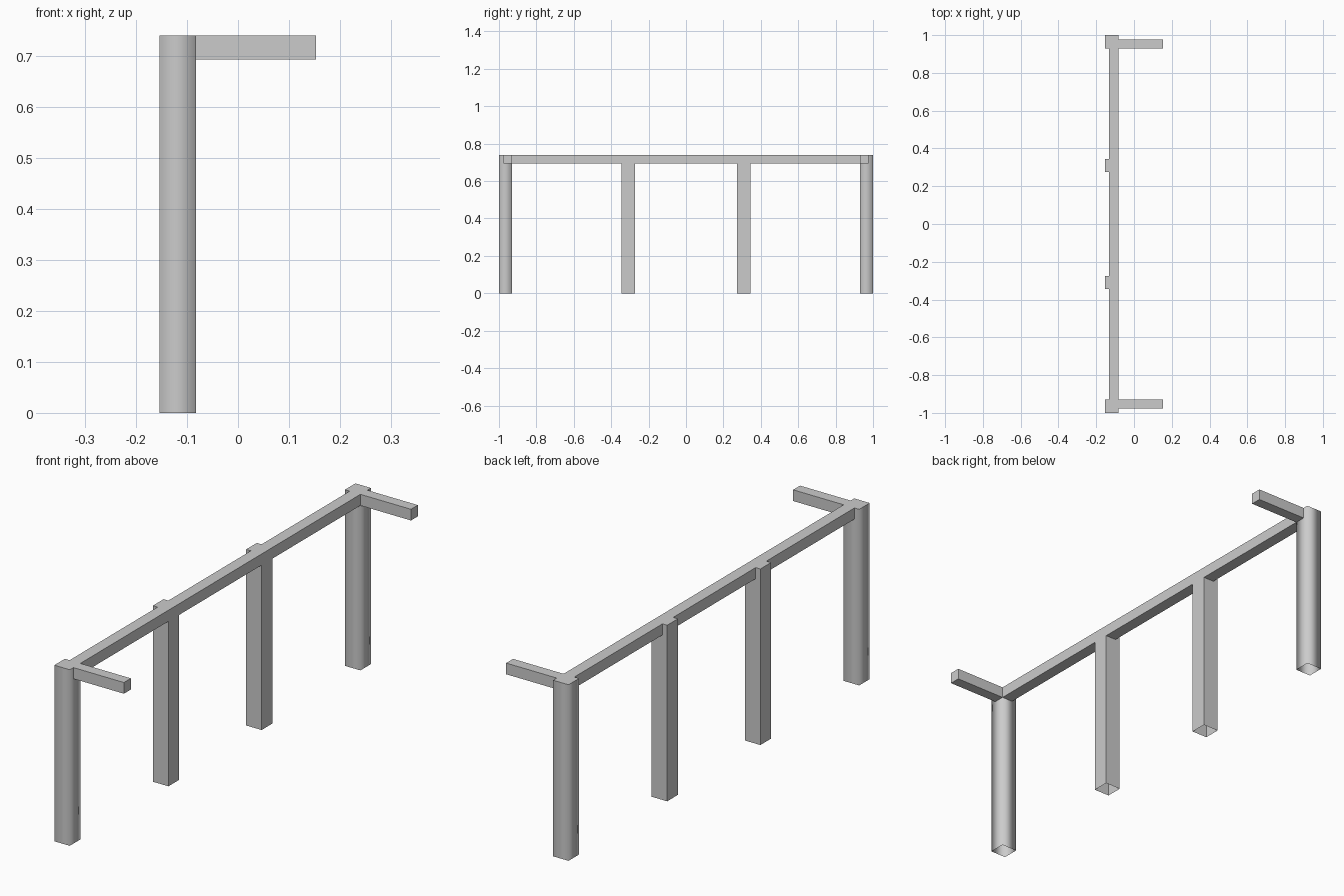
import bpy
import bmesh
from mathutils import Matrix, Vector

cube = bpy.data.objects.get("Cube")
if cube:
    bpy.data.objects.remove(cube, do_unlink=True)

GREY = (0.6, 0.6, 0.6, 1.0)
mat = bpy.data.materials.new("plain grey")
mat.use_nodes = True
mat.diffuse_color = GREY
mat.node_tree.nodes["Principled BSDF"].inputs["Base Color"].default_value = GREY

TOP, UNDER = 0.74, 0.693          # rail top and underside
BACK, FRONT = -0.154, -0.082      # depth of the posts
RAIL_BACK = -0.132
ARM_TIP = 0.153


def box(name, x, y, z, open_bottom=False, soft_sides=False):
    """Box between (min, max) pairs, optionally bottomless or with soft upright edges."""
    lo, hi = (Vector(c) for c in zip(x, y, z))
    bm = bmesh.new()
    bmesh.ops.create_cube(bm, size=1, matrix=Matrix.LocRotScale((lo + hi) / 2, None, hi - lo))
    bm.normal_update()
    if open_bottom:
        bmesh.ops.delete(bm, geom=[f for f in bm.faces if f.normal.z < -0.5], context='FACES')
    if soft_sides:
        for f in bm.faces:
            f.smooth = abs(f.normal.z) < 0.5
        for e in bm.edges:
            e.smooth = abs(e.verts[0].co.z - e.verts[1].co.z) > 0.1
    mesh = bpy.data.meshes.new(name)
    bm.to_mesh(mesh)
    bm.free()
    mesh.materials.append(mat)
    obj = bpy.data.objects.new(name, mesh)
    bpy.context.collection.objects.link(obj)


def mirrored(side, a, b):
    return tuple(sorted((side * a, side * b)))


# Posts, arms and outer rails, mirrored about the middle
for label, side in (("front", -1), ("back", 1)):
    box(label + "_end_post", (BACK, FRONT), mirrored(side, 0.93, 1.0), (0, TOP), True, True)
    box(label + "_middle_post", (BACK, FRONT), mirrored(side, 0.274, 0.345), (0, TOP), True)
    box(label + "_arm", (FRONT, ARM_TIP), mirrored(side, 0.93, 0.976), (UNDER, TOP))
    box(label + "_rail", (RAIL_BACK, FRONT), mirrored(side, 0.345, 0.93), (UNDER, TOP))

# Rail between the two middle posts
box("middle_rail", (RAIL_BACK, FRONT), (-0.274, 0.274), (UNDER, TOP))
